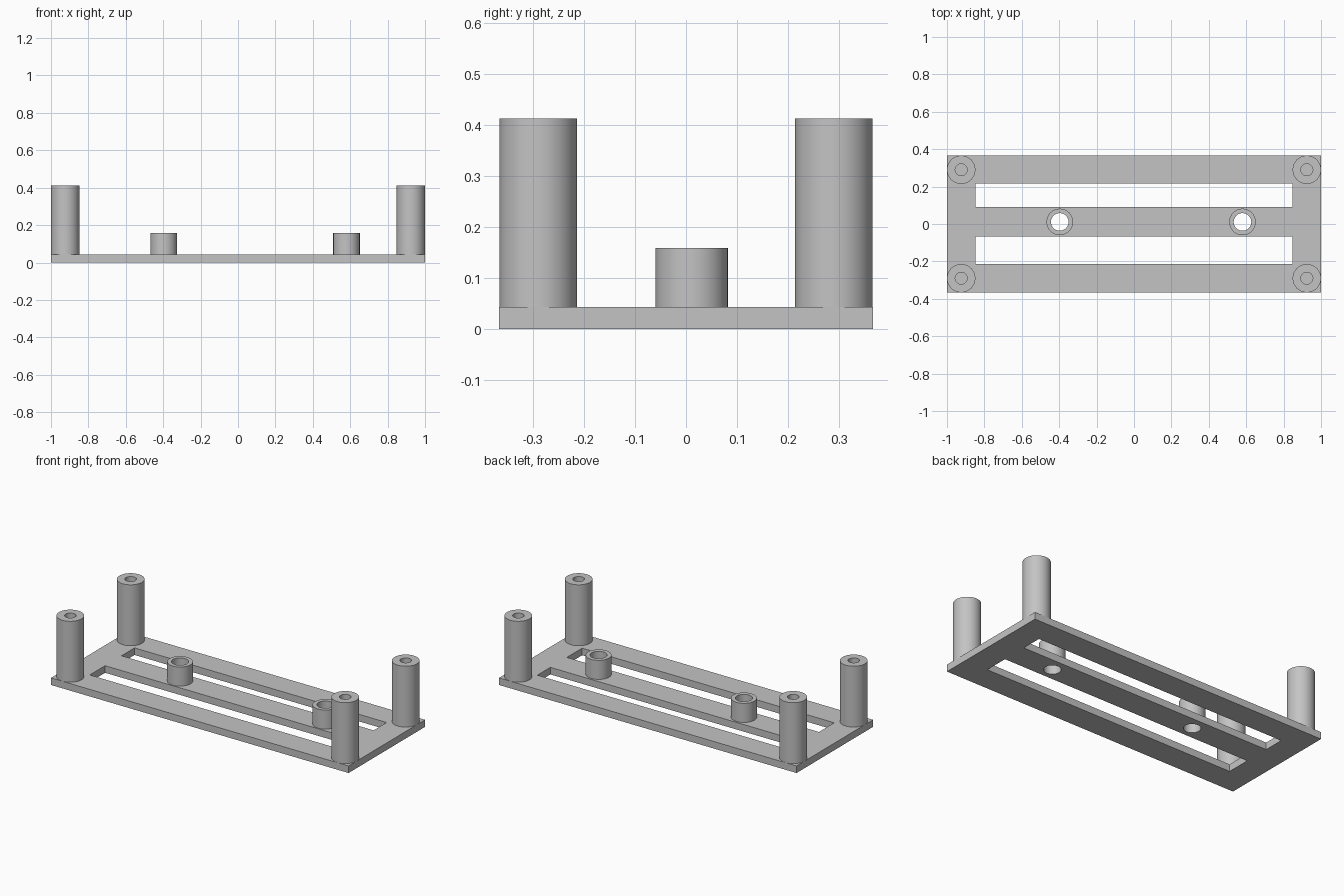
import bpy
import bmesh
from math import cos, sin, tau

cube = bpy.data.objects.get("Cube")
if cube:
    bpy.data.objects.remove(cube, do_unlink=True)

grey = bpy.data.materials.new("plain grey")
grey.use_nodes = True
colour = (0.55, 0.55, 0.55, 1)
grey.diffuse_color = colour
grey.node_tree.nodes["Principled BSDF"].inputs["Base Color"].default_value = colour

THICK = 0.043
SEGMENTS = 48
BOSS_Y, BOSS_BORE = 0.011, 0.047
BOSSES = {"right_boss": -0.397, "left_boss": 0.58}


def rectangle(x, y0, y1):
    return [(-x, y0), (x, y0), (x, y1), (-x, y1)]


def circle(cx, cy, r):
    angles = [tau * i / SEGMENTS for i in range(SEGMENTS)]
    return [(cx + r * cos(a), cy + r * sin(a)) for a in angles]


def finish(obj):
    obj.data.materials.clear()
    obj.data.materials.append(grey)
    bpy.ops.object.select_all(action="DESELECT")
    obj.select_set(True)
    bpy.context.view_layer.objects.active = obj
    bpy.ops.object.shade_smooth_by_angle()


def base_plate(outlines):
    """Filled outline with its inner loops left open, given thickness."""
    curve = bpy.data.curves.new("base_plate_outline", "CURVE")
    curve.dimensions = "2D"
    curve.fill_mode = "BOTH"
    curve.extrude = THICK / 2
    for points in outlines:
        spline = curve.splines.new("POLY")
        spline.points.add(len(points) - 1)
        for p, (x, y) in zip(spline.points, points):
            p.co = (x, y, 0, 1)
        spline.use_cyclic_u = True
    source = bpy.data.objects.new("base_plate_outline", curve)
    bpy.context.collection.objects.link(source)
    graph = bpy.context.evaluated_depsgraph_get()
    mesh = bpy.data.meshes.new_from_object(source.evaluated_get(graph))
    bpy.data.objects.remove(source, do_unlink=True)

    bm = bmesh.new()
    bm.from_mesh(mesh)
    bmesh.ops.remove_doubles(bm, verts=bm.verts, dist=0.0001)
    bmesh.ops.recalc_face_normals(bm, faces=bm.faces)
    bmesh.ops.translate(bm, verts=bm.verts, vec=(0, 0, THICK / 2))
    bm.to_mesh(mesh)
    bm.free()
    obj = bpy.data.objects.new("base_plate", mesh)
    bpy.context.collection.objects.link(obj)
    finish(obj)


def tube(name, x, y, outer, bore, top):
    """Hollow standoff rising from the plate."""
    profile = [(outer, THICK), (outer, top), (bore, top), (bore, THICK)]
    bm = bmesh.new()
    verts = [bm.verts.new((r, 0, z)) for r, z in profile]
    edges = [bm.edges.new(pair) for pair in zip(verts, verts[1:])]
    bmesh.ops.spin(bm, geom=verts + edges, cent=(0, 0, 0), axis=(0, 0, 1),
                   angle=tau, steps=SEGMENTS, use_merge=True)
    bmesh.ops.remove_doubles(bm, verts=bm.verts, dist=0.0001)
    bmesh.ops.recalc_face_normals(bm, faces=bm.faces)
    # Outer wall must face away from the axis
    wall = max(bm.faces, key=lambda f: f.calc_center_median().xy.length)
    if wall.normal.dot(wall.calc_center_median()) < 0 and abs(wall.normal.z) < 0.5:
        bmesh.ops.reverse_faces(bm, faces=bm.faces)
    mesh = bpy.data.meshes.new(name)
    bm.to_mesh(mesh)
    bm.free()
    obj = bpy.data.objects.new(name, mesh)
    obj.location = (x, y, 0)
    bpy.context.collection.objects.link(obj)
    finish(obj)


# Plate with two long slots and the through holes of the bosses
base_plate([rectangle(1, -0.367, 0.367),
            rectangle(0.847, 0.092, 0.217),
            rectangle(0.847, -0.213, -0.066)]
           + [circle(x, BOSS_Y, BOSS_BORE) for x in BOSSES.values()])

# Short bosses on the middle bar
for name, x in BOSSES.items():
    tube(name, x, BOSS_Y, 0.071, BOSS_BORE, 0.159)

# Tall corner posts with blind screw holes
for side, sx in (("right", -1), ("left", 1)):
    for end, sy in (("front", -1), ("back", 1)):
        tube(f"{end}_{side}_post", sx * 0.924, sy * 0.29, 0.076, 0.032, 0.413)
